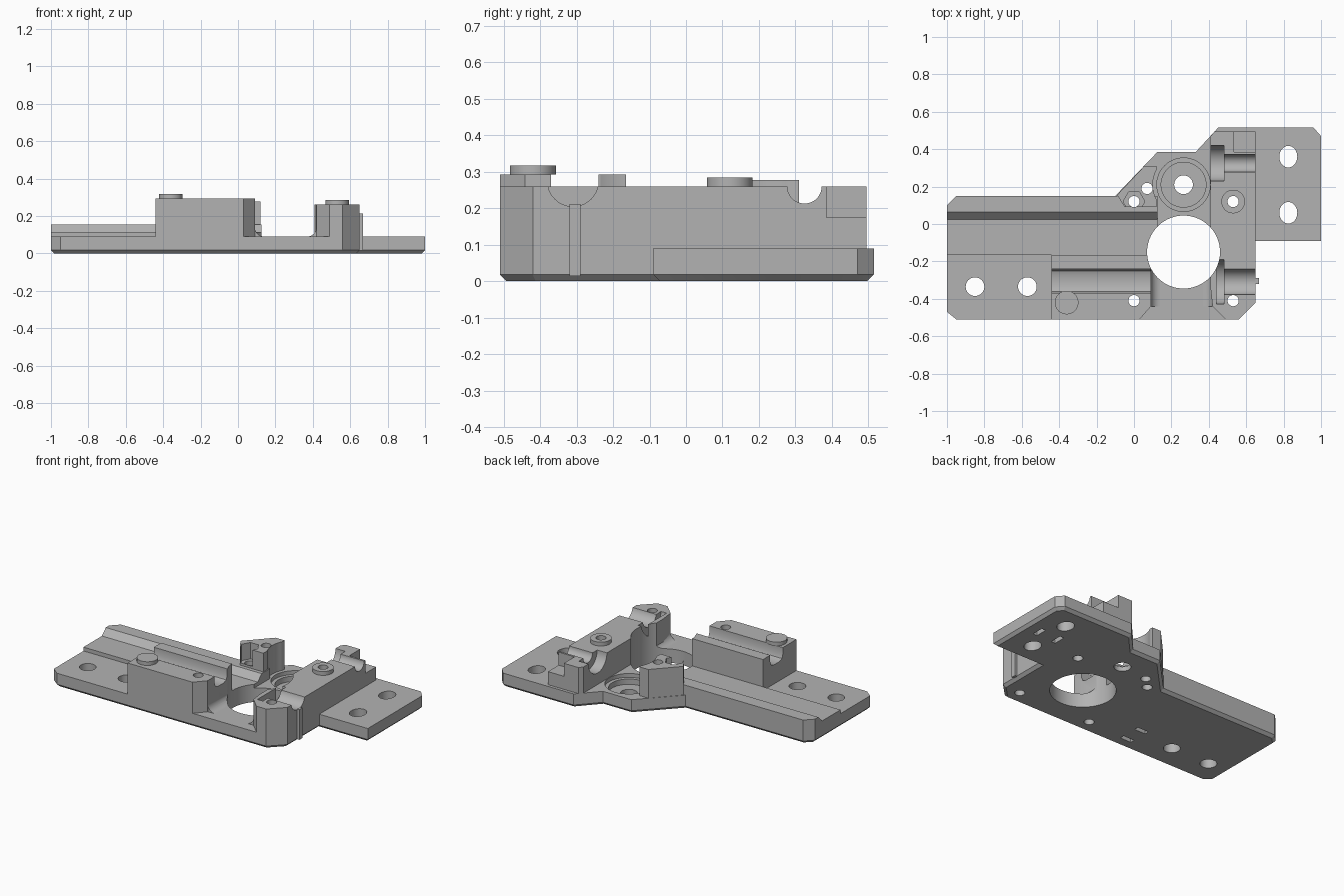
import bpy, bmesh, math
from mathutils import Vector

cube = bpy.data.objects.get("Cube")
if cube:
    bpy.data.objects.remove(cube, do_unlink=True)

grey = bpy.data.materials.new("machined grey")
grey.use_nodes = True
COLOUR = (0.45, 0.45, 0.45, 1)
grey.diffuse_color = COLOUR
grey.node_tree.nodes["Principled BSDF"].inputs["Base Color"].default_value = COLOUR

DECK, TOP_LEFT, TOP_RIGHT = 0.09, 0.293, 0.26


def prism(name, points, lo, hi, axis="z", chamfer=0):
    """Extrude a 2D outline along an axis, optionally chamfering its low edge."""
    place = {"z": lambda a, b, t: (a, b, t),
             "x": lambda a, b, t: (t, a, b),
             "y": lambda a, b, t: (a, t, b)}[axis]
    bm = bmesh.new()
    face = bm.faces.new([bm.verts.new(place(a, b, lo)) for a, b in points])
    moved = bmesh.ops.extrude_face_region(bm, geom=[face])["geom"]
    shift = Vector(place(0, 0, hi - lo))
    bmesh.ops.translate(bm, vec=shift,
                        verts=[v for v in moved if isinstance(v, bmesh.types.BMVert)])
    bmesh.ops.recalc_face_normals(bm, faces=bm.faces[:])
    if chamfer:
        low = [e for e in bm.edges if all(abs(v.co.z - lo) < 1e-5 for v in e.verts)]
        bmesh.ops.bevel(bm, geom=low, offset=chamfer, segments=1, affect="EDGES")
    mesh = bpy.data.meshes.new(name)
    bm.to_mesh(mesh)
    bm.free()
    mesh.materials.append(grey)
    obj = bpy.data.objects.new(name, mesh)
    bpy.context.collection.objects.link(obj)
    return obj


def box(name, a, b, lo, hi):
    return prism(name, [a, (b[0], a[1]), b, (a[0], b[1])], lo, hi)


def ring(a, b, r, sides=48, stretch=1):
    turn = 2 * math.pi / sides
    return [(a + r * math.cos(i * turn), b + r * stretch * math.sin(i * turn))
            for i in range(sides)]


def disc(name, a, b, r, lo, hi, axis="z", sides=48, stretch=1):
    return prism(name, ring(a, b, r, sides, stretch), lo, hi, axis)


def cut(cutter, *targets):
    """Subtract a temporary cutter from each target."""
    for target in targets:
        mod = target.modifiers.new("cut", "BOOLEAN")
        mod.operation, mod.solver, mod.object = "DIFFERENCE", "EXACT", cutter
        bpy.context.view_layer.objects.active = target
        bpy.ops.object.modifier_apply(modifier=mod.name)
    bpy.data.objects.remove(cutter, do_unlink=True)


# Base plate with cropped corners and a chamfered underside
base = prism("base_plate", [
    (-1, 0.1), (-0.95, 0.15), (-0.1, 0.15), (0.125, 0.385), (0.33, 0.385),
    (0.45, 0.515), (0.96, 0.515), (1, 0.47), (1, -0.09), (0.65, -0.09),
    (0.65, -0.42), (0.56, -0.51), (-0.95, -0.51), (-1, -0.47)], 0, DECK, chamfer=0.018)

# Raised channel floor with a sloped rail along the back
rail = prism("rear_rail", [
    (-0.165, DECK), (-0.165, 0.115), (0.025, 0.115), (0.065, 0.155),
    (0.15, 0.155), (0.15, DECK)], -1, 0.125, "x")
cut(prism("corner_cutter", [(-1.1, 0), (-0.9, 0.2), (-1.1, 0.2)], 0, 0.4), rail)

# Left block with a rounded groove along its top
left_block = prism("left_block", [
    (-0.51, DECK), (-0.51, TOP_LEFT), (-0.37, TOP_LEFT), (-0.37, 0.25),
    (-0.36, 0.225), (-0.335, 0.215), (-0.275, 0.215), (-0.25, 0.225),
    (-0.24, 0.25), (-0.24, TOP_LEFT), (-0.165, TOP_LEFT), (-0.165, DECK)],
    -0.44, 0.09, "x")
cut(prism("flare_cutter", [(0.025, -0.515), (0.1, -0.515), (0.1, -0.43)], 0, 0.4),
    left_block)

# Right block with its two bearing seats and lowered back corner
right_block = prism("right_block", [
    (0.42, -0.44), (0.49, -0.51), (0.56, -0.51), (0.65, -0.42),
    (0.65, 0.495), (0.43, 0.495), (0.41, 0.47), (0.41, -0.35)], DECK, TOP_RIGHT)
for y, z, shaft, flange, start in ((-0.31, 0.275, 0.07, 0.12, 0.44),
                                   (0.325, 0.26, 0.047, 0.095, 0.40)):
    cut(disc("shaft_cutter", y, z, shaft, 0.46, 0.7, "x"), right_block)
    cut(disc("flange_cutter", y, z, flange, start, 0.48, "x"), right_block)
cut(box("corner_cutter", (0.535, 0.385), (0.7, 0.6), 0.175, 0.4), right_block)
side_rib = box("side_rib", (0.65, -0.32), (0.667, -0.29), 0.015, 0.212)

# Rounded fillets where the gap floor meets both blocks
fillets = []
for name, wall, way in (("left_fillet", 0.09, 1), ("right_fillet", 0.42, -1)):
    r = 0.05
    curve = [(wall + way * r * (1 - math.cos(a)), DECK + r * (1 - math.sin(a)))
             for a in (i * math.pi / 16 for i in range(9))]
    fillets.append(prism(name, [(wall, DECK)] + curve, -0.44, -0.17, "y"))

# Rear post beside the round seat, with an open hexagonal pocket
post = prism("rear_post", [
    (-0.09, 0.155), (0.055, 0.31), (0.12, 0.31), (0.12, 0.09), (-0.05, 0.09)],
    DECK, 0.277)
cut(disc("hex_cutter", 0, 0.12, 0.058, 0.17, 0.4, sides=6), post)
cut(disc("seat_cutter", 0.265, 0.21, 0.165, 0, 0.4), post)

# Raised screw heads on both blocks
left_screw = disc("left_screw_head", -0.36, -0.42, 0.063, TOP_LEFT, 0.317)
right_screw = disc("right_screw_collar", 0.53, 0.12, 0.063, TOP_RIGHT, 0.285)

# Large clearance opening
cut(disc("opening_cutter", 0.265, -0.15, 0.195, -0.1, 0.5, sides=72),
    base, rail, left_block, right_block, *fillets)

# Stepped round seat
for r, floor in ((0.143, 0.065), (0.12, 0.03), (0.05, -0.1)):
    cut(disc("seat_cutter", 0.265, 0.21, r, floor, 0.2), base)

# Through holes
for x, y, r, stretch, parts in (
        (-0.85, -0.335, 0.05, 1, [base]),
        (-0.57, -0.335, 0.05, 1, [base]),
        (0.825, 0.36, 0.048, 1.2, [base]),
        (0.825, 0.06, 0.048, 1.2, [base]),
        (0, 0.12, 0.03, 1, [base, rail, post]),
        (0.07, 0.19, 0.03, 1, [base, post]),
        (0.53, 0.12, 0.03, 1, [base, right_block, right_screw]),
        (0, -0.41, 0.03, 1, [base, left_block]),
        (0.53, -0.41, 0.03, 1, [base, right_block])):
    cut(disc("hole_cutter", x, y, r, -0.1, 0.5, sides=32, stretch=stretch), *parts)

# Shallow slots in the underside
for x, y, w, d in ((0.76, 0.21, 0.015, 0.04), (0.9, 0.21, 0.015, 0.04),
                   (-0.3, -0.29, 0.04, 0.015), (-0.3, -0.42, 0.04, 0.015)):
    cut(box("slot_cutter", (x - w, y - d), (x + w, y + d), -0.1, 0.04), base)

# Smooth the round walls and keep the edges sharp
bpy.ops.object.select_all(action="DESELECT")
for obj in (base, rail, left_block, right_block, side_rib, post,
            left_screw, right_screw, *fillets):
    obj.select_set(True)
bpy.context.view_layer.objects.active = base
bpy.ops.object.shade_smooth_by_angle(angle=math.radians(30))
